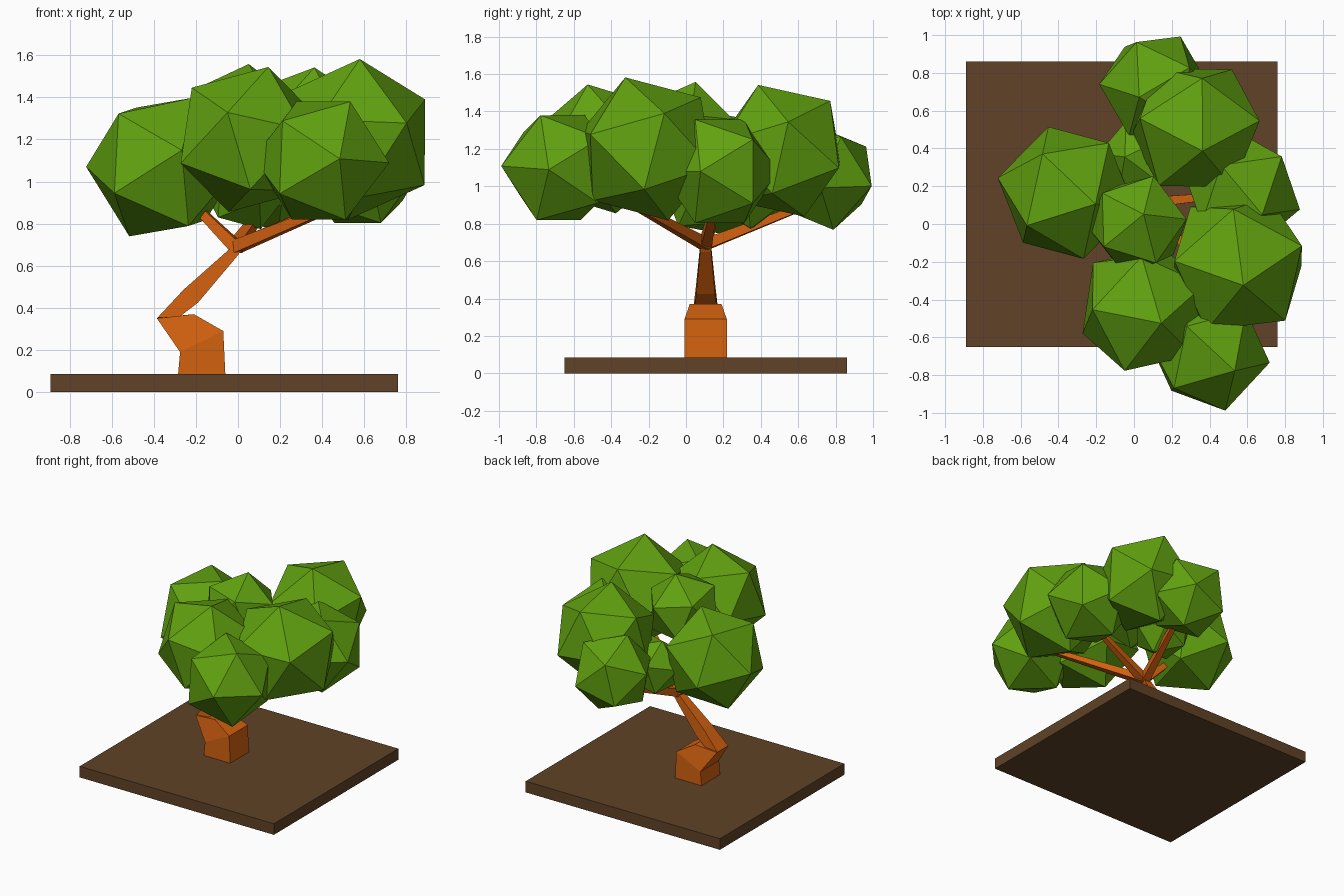
import bpy, bmesh
from mathutils import Vector, Matrix

if "Cube" in bpy.data.objects:
    bpy.data.objects.remove(bpy.data.objects["Cube"])


def material(name, rgb):
    m = bpy.data.materials.new(name)
    m.diffuse_color = (*rgb, 1)
    m.use_nodes = True
    m.node_tree.nodes["Principled BSDF"].inputs["Base Color"].default_value = m.diffuse_color
    return m


SOIL = material("soil", (0.115, 0.055, 0.02))
BARK = material("bark", (0.65, 0.12, 0.005))
LEAF = material("leaf", (0.12, 0.36, 0.005))


def finish(bm, name, mat):
    bmesh.ops.recalc_face_normals(bm, faces=bm.faces)
    me = bpy.data.meshes.new(name)
    bm.to_mesh(me)
    bm.free()
    me.materials.append(mat)
    ob = bpy.data.objects.new(name, me)
    bpy.context.collection.objects.link(ob)
    return ob


def loft(name, rings, mat):
    """Skin a list of four-cornered rings and cap both ends."""
    bm = bmesh.new()
    loops = [[bm.verts.new(p) for p in r] for r in rings]
    for a, b in zip(loops, loops[1:]):
        for i in range(4):
            j = (i + 1) % 4
            bm.faces.new((a[i], a[j], b[j], b[i]))
    bm.faces.new(loops[0])
    bm.faces.new(loops[-1])
    return finish(bm, name, mat)


def frame(a, b):
    a = a.normalized()
    c = a.cross(b).normalized()
    return Matrix((a, c.cross(a), c)).transposed()


def leaf_ball(name, center, radius, p, q):
    """Icosahedron turned so that two neighbouring corners point at p and q."""
    c = Vector(center)
    bm = bmesh.new()
    bmesh.ops.create_icosphere(bm, subdivisions=1, radius=radius)
    bm.verts.ensure_lookup_table()
    v = bm.verts[0]
    n = v.link_edges[0].other_vert(v)
    rot = frame(Vector(p) - c, Vector(q) - c) @ frame(v.co, n.co).transposed()
    bm.transform(Matrix.Translation(c) @ rot.to_4x4())
    finish(bm, name, LEAF)


# square ground slab
bm = bmesh.new()
bmesh.ops.create_cube(bm, size=1)
bm.transform(Matrix.Translation((-0.065, 0.105, 0.0425)) @ Matrix.Diagonal((1.65, 1.51, 0.085, 1)))
finish(bm, "ground_slab", SOIL)

# crooked trunk: left x, left z, right x, right z, half depth left, half depth right
YC = 0.105
sections = [
    (-0.285, 0.08, -0.06, 0.08, 0.113, 0.113),
    (-0.275, 0.19, -0.07, 0.29, 0.113, 0.113),
    (-0.385, 0.35, -0.21, 0.37, 0.07, 0.085),
    (-0.383, 0.353, -0.275, 0.36, 0.065, 0.06),
    (-0.26, 0.485, -0.19, 0.425, 0.05, 0.05),
    (-0.04, 0.68, 0.0, 0.65, 0.03, 0.03),
    (-0.02, 0.73, 0.03, 0.70, 0.025, 0.025),
]
loft("trunk", [[(lx, YC - hl, lz), (rx, YC - hr, rz), (rx, YC + hr, rz), (lx, YC + hl, lz)]
               for lx, lz, rx, rz, hl, hr in sections], BARK)

# four tapered branches
root = Vector((-0.01, YC, 0.69))
tips = {"left": (-0.23, 0.16, 0.91), "front": (0.50, -0.28, 0.90),
        "right": (0.45, 0.15, 0.90), "back": (0.14, 0.65, 0.90)}
for side, tip in tips.items():
    d = Vector(tip) - root
    u = d.cross(Vector((0, 0, 1))).normalized()
    w = u.cross(d).normalized()
    loft("branch_" + side,
         [[o + u * i * s + w * j * s for i, j in ((-1, -1), (1, -1), (1, 1), (-1, 1))]
          for o, s in ((root, 0.03), (Vector(tip), 0.017))], BARK)

# foliage: centre, radius, two neighbouring corners
leaf_ball("foliage_left", (-0.36, 0.165, 1.07), 0.37, (-0.725, 0.245, 1.07), (-0.46, 0.52, 0.99))
leaf_ball("foliage_front", (0.05, -0.45, 1.2), 0.365, (0.15, -0.53, 1.565), (-0.06, -0.76, 1.28))
leaf_ball("foliage_front_low", (0.395, -0.67, 1.1), 0.33, (0.70, -0.73, 1.09), (0.455, -0.995, 1.11))
leaf_ball("foliage_right_high", (0.55, -0.21, 1.2), 0.40, (0.58, -0.33, 1.6), (0.88, -0.12, 1.39))
leaf_ball("foliage_back_high", (0.325, 0.51, 1.19), 0.375, (0.365, 0.38, 1.56), (0.655, 0.595, 1.21))
leaf_ball("foliage_back_low", (0.11, 0.73, 1.05), 0.30, (0.25, 1.0, 1.0), (-0.05, 0.955, 1.27))
leaf_ball("foliage_top", (0.02, 0.0, 1.29), 0.275, (0.05, 0.05, 1.55), (-0.21, 0.21, 1.47))
leaf_ball("foliage_right_low", (0.57, 0.18, 1.08), 0.325, (0.87, 0.08, 1.08), (0.74, 0.40, 1.27))
leaf_ball("foliage_inner", (0.03, 0.35, 0.98), 0.22, (-0.17, 0.37, 1.0), (-0.08, 0.53, 1.05))
